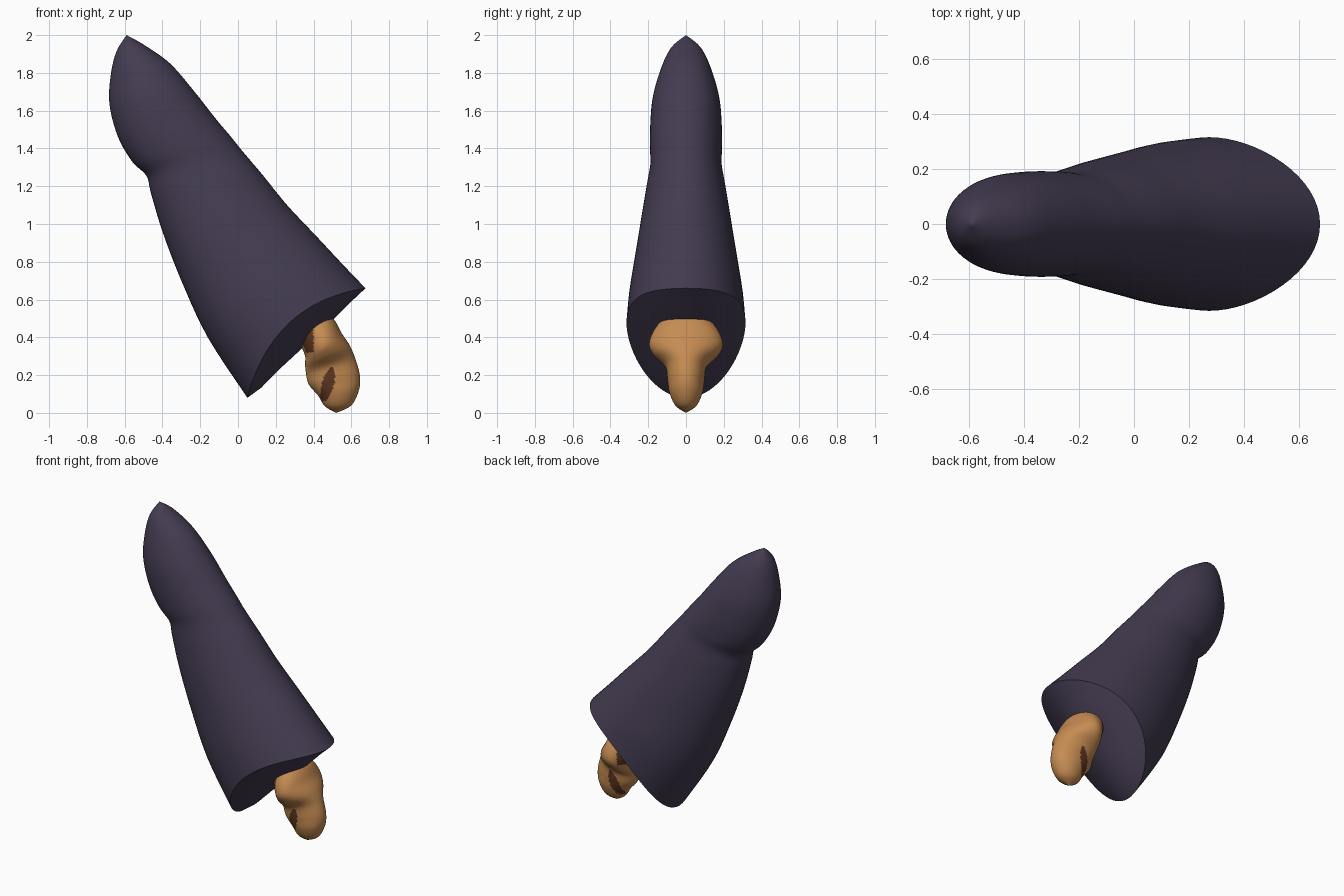
import bpy, bmesh, math

if "Cube" in bpy.data.objects:
    bpy.data.objects.remove(bpy.data.objects["Cube"])

def material(name, rgb):
    m = bpy.data.materials.new(name)
    m.diffuse_color = (*rgb, 1)
    m.use_nodes = True
    m.node_tree.nodes["Principled BSDF"].inputs["Base Color"].default_value = m.diffuse_color
    return m

cloth = material("dark purple cloth", (0.058, 0.045, 0.083))
skin = material("tan skin", (0.56, 0.26, 0.085))
brown = material("dark brown", (0.12, 0.04, 0.016))

def refine(rows, steps):
    """Catmull-Rom interpolation between the section rows."""
    out = []
    for i in range(len(rows) - 1):
        p0, p1, p2 = rows[max(i - 1, 0)], rows[i], rows[i + 1]
        p3 = rows[min(i + 2, len(rows) - 1)]
        for s in range(steps):
            t = s / steps
            out.append([0.5 * (2 * b + (c - a) * t + (2 * a - 5 * b + 4 * c - d) * t * t
                               + (3 * b - a - 3 * c + d) * t ** 3)
                        for a, b, c, d in zip(p0, p1, p2, p3)])
    return out + [list(rows[-1])]

def loft(name, rows, mats, n=64):
    """Skin ellipses; row = left x, left z, right x, right z, half width, side pull-back."""
    bm = bmesh.new()
    rings = []
    for lx, lz, rx, rz, w, back in rows:
        if w < 0.002:
            rings.append([bm.verts.new(((lx + rx) / 2, 0, (lz + rz) / 2))])
            continue
        ring = []
        for k in range(n):
            a = 2 * math.pi * k / n
            c, s = math.cos(a), math.sin(a)
            ring.append(bm.verts.new(((lx + rx) / 2 + c * (rx - lx) / 2 - 0.64 * back * s * s,
                                      w * s,
                                      (lz + rz) / 2 + c * (rz - lz) / 2 + 0.77 * back * s * s)))
        rings.append(ring)
    for p, q in zip(rings, rings[1:]):
        for k in range(n):
            j = (k + 1) % n
            if len(p) == 1:
                bm.faces.new((p[0], q[k], q[j]))
            elif len(q) == 1:
                bm.faces.new((p[k], q[0], p[j]))
            else:
                bm.faces.new((p[k], q[k], q[j], p[j]))
    bmesh.ops.recalc_face_normals(bm, faces=bm.faces)
    me = bpy.data.meshes.new(name)
    bm.to_mesh(me)
    bm.free()
    ob = bpy.data.objects.new(name, me)
    bpy.context.collection.objects.link(ob)
    for m in mats:
        me.materials.append(m)
    bpy.ops.object.select_all(action='DESELECT')
    ob.select_set(True)
    bpy.context.view_layer.objects.active = ob
    bpy.ops.object.shade_smooth_by_angle(angle=math.radians(40))
    return ob

# Sleeve: outer wall from pointed tip to flared rim
wall = [
    (-0.59, 2.00, -0.59, 2.00, 0.0, 0),
    (-0.645, 1.91, -0.50, 1.95, 0.08, 0),
    (-0.675, 1.78, -0.36, 1.85, 0.135, 0),
    (-0.68, 1.63, -0.23, 1.70, 0.177, 0),
    (-0.635, 1.46, -0.12, 1.56, 0.19, 0),
    (-0.56, 1.33, -0.04, 1.465, 0.191, 0),
    (-0.485, 1.255, 0.02, 1.39, 0.188, 0),
    (-0.46, 1.16, 0.13, 1.26, 0.207, 0),
    (-0.40, 0.96, 0.26, 1.10, 0.237, 0),
    (-0.30, 0.70, 0.42, 0.93, 0.272, 0),
    (-0.16, 0.40, 0.56, 0.78, 0.30, 0.06),
    (0.05, 0.08, 0.675, 0.66, 0.315, 0.14),
]
# Mouth of the sleeve: rounded facing closing in towards the middle
mouth = [
    (0.125, 0.135, 0.60, 0.59, 0.23, 0.07),
    (0.24, 0.25, 0.50, 0.49, 0.12, 0.02),
    (0.37, 0.37, 0.37, 0.37, 0.0, 0),
]
loft("sleeve", refine(wall, 5) + mouth, [cloth])

# Clasped hands: wide wrists narrowing to joined fingers
hand_rows = [
    (0.28, 0.44, 0.46, 0.55, 0.12, 0),
    (0.33, 0.36, 0.515, 0.485, 0.175, 0),
    (0.355, 0.30, 0.55, 0.42, 0.195, 0),
    (0.355, 0.26, 0.59, 0.36, 0.17, 0),
    (0.36, 0.21, 0.62, 0.29, 0.11, 0),
    (0.375, 0.15, 0.645, 0.20, 0.098, 0),
    (0.425, 0.09, 0.64, 0.12, 0.087, 0),
    (0.46, 0.035, 0.60, 0.04, 0.055, 0),
    (0.52, 0.0, 0.52, 0.0, 0.0, 0),
]
hands = loft("clasped_hands", refine(hand_rows, 8), [skin, brown], 80)

# Dark patches on the sides of the fingers and at the cuff
for f in hands.data.polygons:
    x, y, z = f.center
    d = x - 0.475 - 0.25 * (z - 0.15)
    finger = (d / 0.032) ** 2 + ((z - 0.15) / 0.09) ** 2 < 1
    cuff = x < 0.40 and z > 0.32 and abs(y) > 0.08
    if finger or cuff:
        f.material_index = 1
